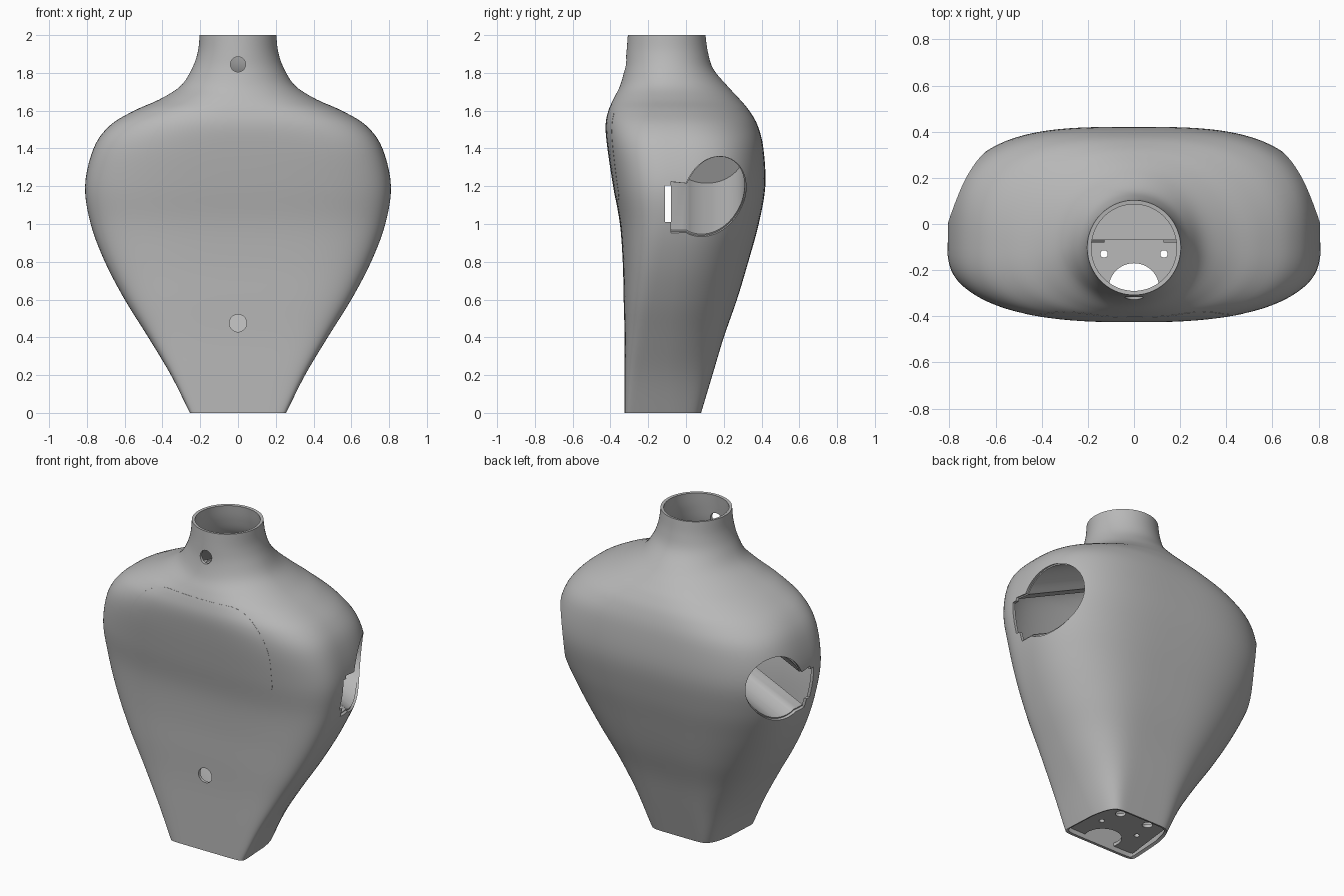
import bpy, bmesh
from math import sin, cos, pi, tau, radians

old = bpy.data.objects.get("Cube")
if old:
    bpy.data.objects.remove(old, do_unlink=True)

grey = bpy.data.materials.new("plain grey")
grey.use_nodes = True
COLOR = (0.48, 0.48, 0.48, 1)
grey.diffuse_color = COLOR
grey.node_tree.nodes["Principled BSDF"].inputs["Base Color"].default_value = COLOR


def add_object(name, bm):
    bmesh.ops.recalc_face_normals(bm, faces=bm.faces)
    mesh = bpy.data.meshes.new(name)
    bm.to_mesh(mesh)
    bm.free()
    mesh.materials.append(grey)
    obj = bpy.data.objects.new(name, mesh)
    bpy.context.collection.objects.link(obj)
    return obj


def bridge(name, first, last, closed=True, capped=True):
    """Join two matching outlines of 3D points."""
    bm = bmesh.new()
    ends = [[bm.verts.new(p) for p in ring] for ring in (first, last)]
    if capped:
        for ring in ends:
            bm.faces.new(ring)
    n = len(first)
    for i in range(n if closed else n - 1):
        j = (i + 1) % n
        bm.faces.new((ends[0][i], ends[0][j], ends[1][j], ends[1][i]))
    return add_object(name, bm)


def prism(name, outline, axis, start, end):
    """Extrude a 2D outline along the x, y or z axis."""
    place = {"x": lambda a, b, d: (d, a, b),
             "y": lambda a, b, d: (a, d, b),
             "z": lambda a, b, d: (a, b, d)}[axis]
    return bridge(name, *[[place(a, b, d) for a, b in outline] for d in (start, end)])


def arc(a, b, ra, rb, start=0, end=tau, n=48):
    step = (end - start) / n
    return [(a + ra * cos(start + step * i), b + rb * sin(start + step * i))
            for i in range(n)]


def rect(a0, a1, b0, b1):
    return [(a0, b0), (a1, b0), (a1, b1), (a0, b1)]


def apply_modifier(obj, mod):
    bpy.ops.object.select_all(action="DESELECT")
    bpy.context.view_layer.objects.active = obj
    obj.select_set(True)
    bpy.ops.object.modifier_apply(modifier=mod.name)


def boolean(obj, cutter, operation="DIFFERENCE"):
    mod = obj.modifiers.new("cut", "BOOLEAN")
    mod.operation = operation
    mod.solver = "EXACT"
    mod.object = cutter
    apply_modifier(obj, mod)
    bpy.data.objects.remove(cutter, do_unlink=True)


def thicken(obj, thickness, offset):
    mod = obj.modifiers.new("wall", "SOLIDIFY")
    mod.thickness = thickness
    mod.offset = offset
    apply_modifier(obj, mod)


# Body sections: height, half width, front, back, widest y,
# front roundness, back roundness, narrowing towards the back
SECTIONS = [
    (0, .255, -.325, .08, -.22, 10, 9, .2),
    (.2, .355, -.325, .14, -.2, 7, 6, .24),
    (.4, .475, -.325, .2, -.17, 5, 4.6, .24),
    (.6, .6, -.33, .27, -.14, 4, 4, .22),
    (.8, .705, -.335, .33, -.11, 3.5, 3.6, .17),
    (1, .78, -.35, .385, -.08, 3.2, 3.4, .12),
    (1.2, .81, -.385, .42, -.07, 3.1, 3.3, .08),
    (1.4, .765, -.415, .41, -.07, 3.1, 3.2, .06),
    (1.52, .68, -.425, .38, -.08, 2.8, 2.7, .04),
    (1.6, .55, -.41, .335, -.09, 2.5, 2.3, .02),
    (1.66, .415, -.385, .285, -.1, 2.2, 2.1, 0),
    (1.73, .305, -.35, .22, -.1, 2, 2, 0),
    (1.82, .245, -.325, .145, -.1, 2, 2, 0),
    (1.91, .213, -.315, .116, -.1, 2, 2, 0),
    (2, .203, -.308, .103, -.103, 2, 2, 0),
]


def spline(rows, steps):
    """Smooth in-between rows."""
    out = []
    for i in range(len(rows) - 1):
        quad = [rows[max(0, min(len(rows) - 1, i + k))] for k in (-1, 0, 1, 2)]
        for s in range(steps):
            t = s / steps
            out.append([b + t / 2 * (c - a + t * (2 * a - 5 * b + 4 * c - d
                        + t * (3 * (b - c) + d - a))) for a, b, c, d in zip(*quad)])
    return out + [list(rows[-1])]


def section(row, n=112):
    z, w, front, back, mid, nf, nb, taper = row
    ring = []
    for i in range(n):
        a = tau * (i + .5) / n
        rear = sin(a) > 0
        power = 2 / (nb if rear else nf)
        depth = abs(sin(a)) ** power
        x = w * abs(cos(a)) ** power * (1 if cos(a) > 0 else -1)
        x *= 1 - taper * depth ** 2 * rear
        ring.append((x, mid + ((back if rear else front) - mid) * depth, z))
    return ring


def loft(name, capped):
    bm = bmesh.new()
    rings = [[bm.verts.new(p) for p in section(r)] for r in spline(SECTIONS, 5)]
    for low, high in zip(rings, rings[1:]):
        for i in range(len(low)):
            j = (i + 1) % len(low)
            bm.faces.new((low[i], low[j], high[j], high[i]))
    if capped:
        bm.faces.new(rings[0])
        bm.faces.new(rings[-1])
    return add_object(name, bm)


# Hollow torso shell
shell = loft("torso_shell", False)
thicken(shell, .018, -1)

# Front panel, set almost flush in the chest
panel = shell.copy()
panel.data = shell.data.copy()
panel.name = "chest_panel"
bpy.context.collection.objects.link(panel)
outline = []
for cx, cz, r, start in ((.19, 1.32, .3, 0), (-.19, 1.32, .3, pi / 2),
                         (-.44, 1.18, .05, pi), (.44, 1.18, .05, 1.5 * pi)):
    outline += arc(cx, cz, r, r, start, start + pi / 2, 12)
boolean(panel, prism("panel_cutter", outline, "y", -.6, -.15), "INTERSECT")
panel.location.y = -.001

# Outline of the arm socket: a round with a straight-sided mouth to the front
SOCKET = ([(-.08, 1.255)] + arc(.15, 1.145, .168, .215, radians(152), 0, 24)
          + arc(.11, 1.145, .208, .215, 0, radians(-122), 24)
          + [(0, .965), (-.08, .965)])


def socket_ring(side, x, lean):
    """Socket outline moved inward along its rising axis."""
    ring = []
    for y, z in SOCKET:
        px = x + lean * (z - 1.145)
        ring.append((side * px, y, z + .46 * (.74 - px)))
    return ring


def trim(obj):
    """Keep only what lies inside the shell."""
    core = loft("core_cutter", True)
    core.scale = (.98, .97, 1)
    bpy.context.view_layer.update()
    boolean(obj, core, "INTERSECT")


# Arm openings, with the socket sleeves and their end plates
boolean(shell, prism("slot_cutter", rect(-.11, -.07, 1.01, 1.205), "x", -1, 1))
parts = [shell, panel]
for side, word in ((1, "left"), (-1, "right")):
    inner, outer = socket_ring(side, .22, .4), socket_ring(side, 1, 0)
    boolean(shell, bridge("socket_cutter", socket_ring(side, .5, 0), outer))
    sleeve = bridge(word + "_arm_sleeve", inner, outer, closed=False, capped=False)
    thicken(sleeve, .016, 0)
    trim(sleeve)
    plate = bridge(word + "_sleeve_end", inner, socket_ring(side, .2, .4))
    parts += [sleeve, plate]

# Flat bridge joining the two sleeves
prism("sleeve_bridge", rect(-.25, .25, -.07, .3), "z", 1.45, 1.47)

# Round holes in the throat and lower front
for z, r in ((1.845, .04), (.475, .046)):
    boolean(shell, prism("front_hole_cutter", arc(0, z, r, r), "y", -.6, -.15))

# Base plate with cable opening and screw holes
base = prism("base_plate", [(-.245, -.315), (.245, -.315), (.2, .068), (-.2, .068)],
             "z", .03, .05)
boolean(base, prism("cable_cutter", arc(0, -.28, .11, .11), "z", -.1, .2))
for x, y, r in ((.13, -.13, .016), (.1, 0, .03)):
    for side in (-1, 1):
        boolean(base, prism("screw_cutter", arc(side * x, y, r, r), "z", -.1, .2))

bpy.ops.object.select_all(action="DESELECT")
for obj in parts + [base]:
    obj.select_set(True)
bpy.context.view_layer.objects.active = shell
bpy.ops.object.shade_smooth_by_angle(angle=radians(35))
